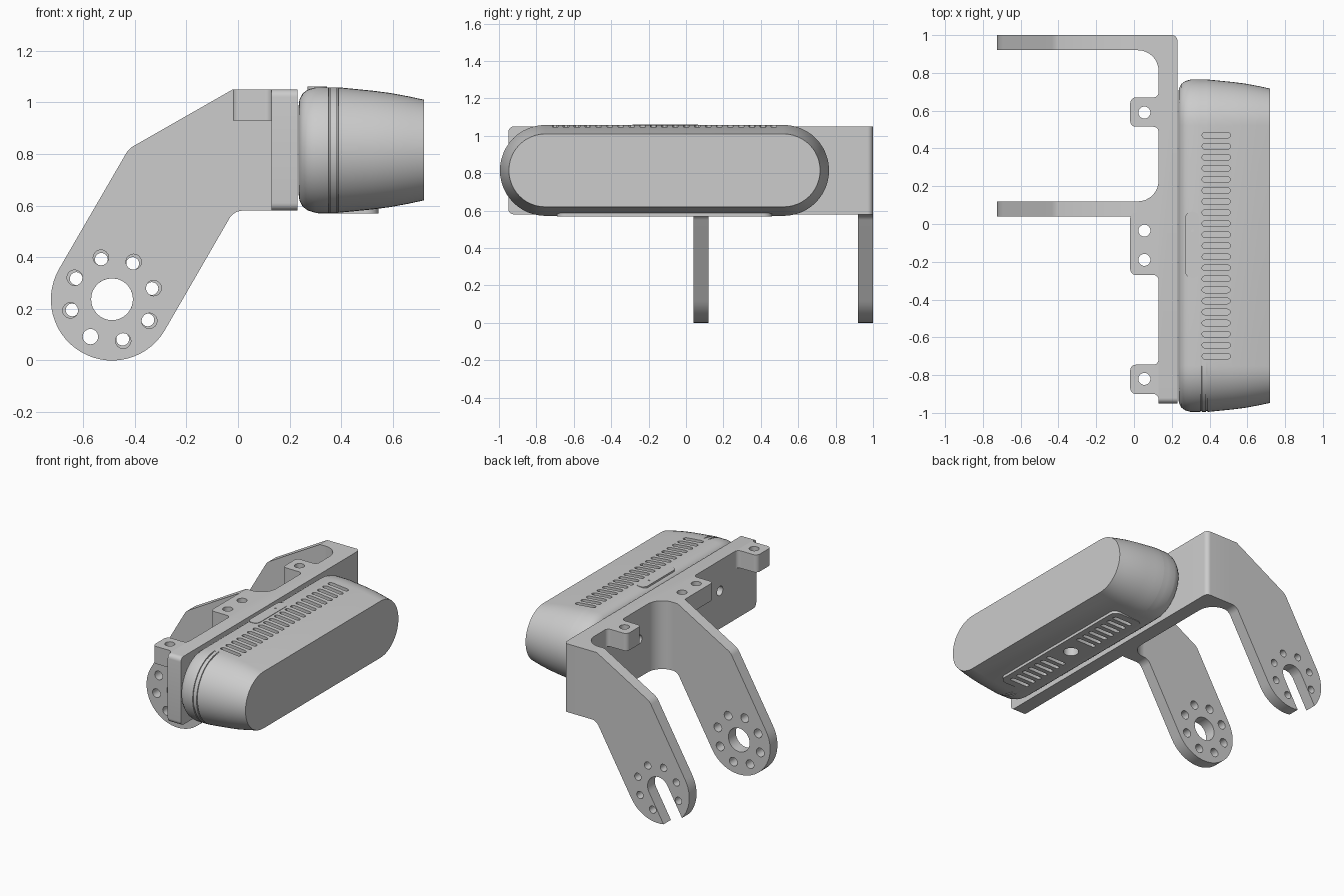
import bpy, bmesh
from math import pi, radians, cos, sin, tan
from mathutils import Vector, Matrix

if "Cube" in bpy.data.objects:
    bpy.data.objects.remove(bpy.data.objects["Cube"])

grey = bpy.data.materials.new("light_grey")
grey.use_nodes = True
grey.diffuse_color = (0.604, 0.604, 0.604, 1)
grey.node_tree.nodes["Principled BSDF"].inputs["Base Color"].default_value = grey.diffuse_color
parts = []


def rounded(corners, steps=8):
    """Outline from (x, y) or (x, y, radius) corners."""
    out = []
    for i, c in enumerate(corners):
        p = Vector(c[:2])
        if len(c) == 2:
            out.append(p)
            continue
        u = (Vector(corners[i - 1][:2]) - p).normalized()
        v = (Vector(corners[(i + 1) % len(corners)][:2]) - p).normalized()
        half = u.angle(v) / 2
        centre = p + (u + v).normalized() * c[2] / sin(half)
        start = p + u * c[2] / tan(half) - centre
        # The arc turns the same way as the corner
        sweep = (pi - 2 * half) * (1 if u.y * v.x - u.x * v.y > 0 else -1)
        out += [centre + Matrix.Rotation(sweep * k / steps, 2) @ start for k in range(steps + 1)]
    return out


def capsule(a, b, r, n=10):
    """Outline of a slot from a to b; a circle when they are equal."""
    a, b = Vector(a), Vector(b)
    d = b - a
    base = Vector((1, 0)).angle_signed(d) * -1 if d.length else 0
    count = n + 1 if d.length else n
    out = []
    for c, turn in ((b, -pi / 2), (a, pi / 2)):
        for k in range(count):
            t = base + turn + k * pi / n
            out.append(c + Vector((cos(t), sin(t))) * r)
    return out


def add_prism(bm, outline, lo, hi, axis):
    def place(p, h):
        return {"x": (h, p[0], p[1]), "y": (p[0], h, p[1]), "z": (p[0], p[1], h)}[axis]
    low = [bm.verts.new(place(p, lo)) for p in outline]
    high = [bm.verts.new(place(p, hi)) for p in outline]
    bm.faces.new(low)
    bm.faces.new(high)
    for i in range(len(low)):
        bm.faces.new((low[i - 1], low[i], high[i], high[i - 1]))


def finish(name, bm):
    bmesh.ops.recalc_face_normals(bm, faces=bm.faces)
    mesh = bpy.data.meshes.new(name)
    bm.to_mesh(mesh)
    bm.free()
    mesh.materials.append(grey)
    ob = bpy.data.objects.new(name, mesh)
    bpy.context.collection.objects.link(ob)
    return ob


def solid(name, *prism):
    bm = bmesh.new()
    add_prism(bm, *prism)
    ob = finish(name, bm)
    parts.append(ob)
    return ob


def cut(ob, prisms):
    bm = bmesh.new()
    for prism in prisms:
        add_prism(bm, *prism)
    cutter = finish("cutter", bm)
    cutter.hide_render = True
    mod = ob.modifiers.new("cut", "BOOLEAN")
    mod.operation, mod.solver, mod.object = "DIFFERENCE", "EXACT", cutter
    bpy.context.view_layer.objects.active = ob
    bpy.ops.object.modifier_apply(modifier=mod.name)
    bpy.data.objects.remove(cutter)


MID_Y, MID_Z = -0.115, 0.815
BOTTOM, TOP = 0.58, 1.05

# Mounting plate with filleted stubs that the arms grow from
plate = solid("mounting_plate", rounded([
    (0.23, -0.95), (0.23, 1.0, 0.03), (0.02, 1.0), (0.02, 0.92), (0.13, 0.92, 0.109),
    (0.13, 0.12, 0.109), (0.02, 0.12), (0.02, 0.04), (0.13, 0.04), (0.13, -0.95)]),
    BOTTOM, TOP, "z")
cut(plate, [(capsule((y, 0.84), (y, 0.84), 0.032), 0.0, 0.3, "x")
            for y in (MID_Y - 0.44, MID_Y + 0.44)])
# Rounded free corners of the plate
for z, s in ((BOTTOM, 1), (TOP, -1)):
    r = 0.03
    arc = [(-0.95 + r - r * cos(k * pi / 12), z + s * (r - r * sin(k * pi / 12))) for k in range(7)]
    cut(plate, [([(-0.96, z - s * 0.01), (-0.96, z + s * r)] + arc
                 + [(-0.95 + r, z - s * 0.01)], 0.1, 0.3, "x")])

# Screw tabs along the top edge
for name, y0, y1, holes in (("tab_left", 0.515, 0.67, [0.59]),
                            ("tab_middle", -0.27, 0.06, [-0.035, -0.19]),
                            ("tab_right", -0.9, -0.745, [-0.82])):
    tab = solid(name, rounded([
        (0.132, y0 - 0.03), (0.13, y0 - 0.03), (0.13, y0, 0.028), (-0.02, y0, 0.03),
        (-0.02, y1, 0.03), (0.13, y1, 0.028), (0.13, y1 + 0.03), (0.132, y1 + 0.03)]),
        0.93, TOP, "z")
    cut(tab, [(capsule((0.055, y), (0.055, y), 0.032), 0.9, 1.1, "z") for y in holes])

# Two bent arms, one with a round bore and one with an open slot
HUB, R = Vector((-0.488, 0.237)), 0.237
along = Vector((-cos(pi / 3), -sin(pi / 3)))
across = Vector((along.y, -along.x))
tip_a, tip_b = HUB + (along + across) * R, HUB + (along - across) * R
arm_outline = rounded([
    (0.02, TOP), (-0.02, TOP), (-0.423, 0.82, 0.08), (*tip_a, R - 0.001),
    (*tip_b, R - 0.001), (-0.016, BOTTOM, 0.06), (0.02, BOTTOM)], 14)


def bolt_circle(radius, hole, y0, skip):
    out = []
    for k in range(8):
        if k == skip:
            continue
        t = pi / 3 + k * pi / 4
        p = HUB + Vector((cos(t), sin(t))) * radius
        out.append((capsule(p, p, hole, 8), y0 - 0.02, y0 + 0.1, "y"))
    return out


bore_arm = solid("bore_arm", arm_outline, 0.04, 0.12, "y")
cut(bore_arm, bolt_circle(0.167, 0.03, 0.04, None)
    + [(capsule(HUB, HUB, 0.081, 16), 0.02, 0.14, "y")])
slot_arm = solid("slot_arm", arm_outline, 0.92, 1.0, "y")
cut(slot_arm, bolt_circle(0.16, 0.025, 0.92, 4)
    + [(capsule(HUB, HUB + along * 0.4, 0.081, 16), 0.9, 1.02, "y")])

# Pill-shaped housing lofted along x, with two seam grooves on its right end
sections = [(0.235, 0.07, 0), (0.238, 0.048, 0), (0.25, 0.024, 0), (0.27, 0.009, 0), (0.3, 0, 0)]
for seam in (0.355, 0.385):
    sections += [(seam - 0.004, 0, 0), (seam - 0.003, 0, 0.006),
                 (seam + 0.003, 0, 0.006), (seam + 0.004, 0, 0)]
sections += [(0.45, 0.006, 0), (0.52, 0.013, 0), (0.59, 0.022, 0), (0.66, 0.035, 0), (0.72, 0.048, 0)]
bm = bmesh.new()
rings = []
for x, inset, groove in sections:
    ring = []
    for side in (1, -1):
        for k in range(25):
            t = -pi / 2 + k * pi / 24
            r = 0.243 - inset - (groove if side < 0 and 0 < k < 24 else 0)
            ring.append(bm.verts.new((x, MID_Y + side * (0.637 + r * cos(t)), MID_Z + side * r * sin(t))))
    rings.append(ring)
for a, b in zip(rings, rings[1:]):
    for i in range(len(a)):
        bm.faces.new((a[i - 1], a[i], b[i], b[i - 1]))
bm.faces.new(rings[0])
bm.faces.new(rings[-1])
housing = finish("housing", bm)
parts.append(housing)

# Vent slots on top and beneath, with a round socket in the middle of the underside
top_vents = [(capsule((0.375, y), (0.495, y), 0.015, 6), 1.02, 1.1, "z")
             for y in (MID_Y + (k - 10) * 0.0585 for k in range(21))]
low_vents = [(capsule((0.37, y), (0.49, y), 0.014, 6), 0.5, 0.592, "z")
             for y in (MID_Y + s * (0.15 + k * 0.06) for k in range(7) for s in (1, -1))]
low_vents.append((capsule((0.43, MID_Y), (0.43, MID_Y), 0.05), 0.5, 0.65, "z"))
cut(housing, top_vents + low_vents)
vent_panel = solid("vent_panel", rounded([
    (0.31, -0.69, 0.05), (0.545, -0.69, 0.05), (0.545, 0.46, 0.05), (0.31, 0.46, 0.05)]),
    0.569, 0.6, "z")
cut(vent_panel, low_vents)

# Raised cover strip with a pin hole on top
cover = solid("cover_strip", rounded([
    (0.27, -0.285, 0.035), (0.345, -0.285, 0.035), (0.345, 0.065, 0.035), (0.27, 0.065, 0.035)]),
    1.03, 1.061, "z")
cut(cover, [(capsule((0.31, -0.035), (0.31, -0.035), 0.008, 6), 1.05, 1.1, "z")])

# Smooth curved walls while keeping edges crisp
bpy.ops.object.select_all(action="DESELECT")
for ob in parts:
    ob.select_set(True)
bpy.context.view_layer.objects.active = housing
bpy.ops.object.shade_smooth_by_angle(angle=radians(30))
